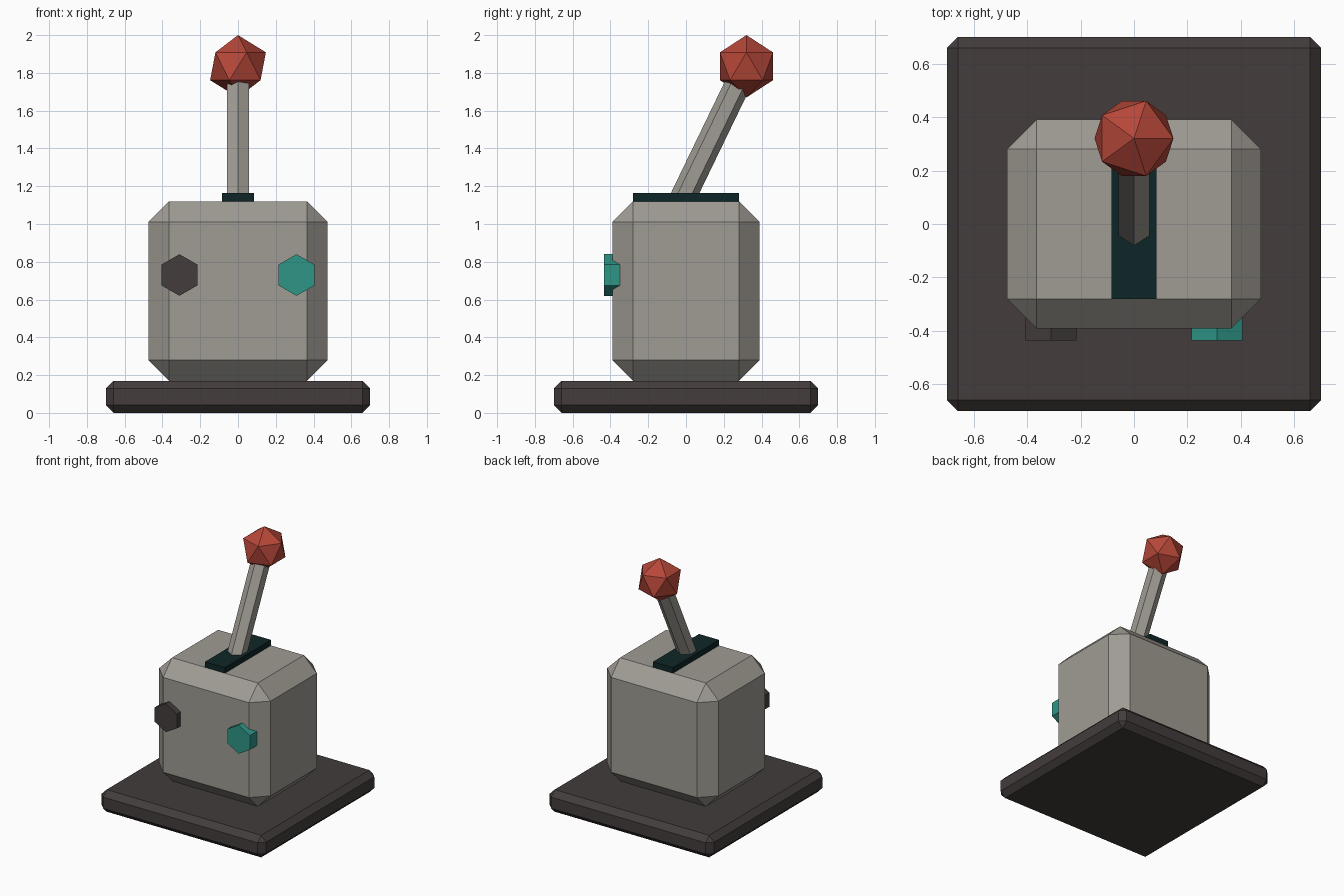
import bpy
from math import radians, tan, cos
from mathutils import Vector

old = bpy.data.objects.get("Cube")
if old:
    bpy.data.objects.remove(old, do_unlink=True)


def material(name, rgb):
    mat = bpy.data.materials.new(name)
    mat.use_nodes = True
    mat.diffuse_color = (*rgb, 1)
    mat.node_tree.nodes["Principled BSDF"].inputs["Base Color"].default_value = (*rgb, 1)
    return mat


charcoal = material("charcoal", (0.056, 0.046, 0.045))
grey = material("warm grey", (0.35, 0.33, 0.295))
dark_teal = material("dark teal", (0.0045, 0.019, 0.02))
teal = material("teal", (0.027, 0.30, 0.24))
red = material("red", (0.47, 0.063, 0.04))


def finish(name, mat):
    obj = bpy.context.object
    obj.name = obj.data.name = name
    obj.data.materials.append(mat)
    return obj


def box(name, size, bottom, mat, bevel=0):
    """Box standing on the given height, with optional chamfered edges."""
    bpy.ops.mesh.primitive_cube_add(size=1, location=(0, 0, bottom + size[2] / 2))
    obj = finish(name, mat)
    obj.scale = size
    bpy.ops.object.transform_apply(location=False, rotation=False, scale=True)
    if bevel:
        mod = obj.modifiers.new("chamfer", 'BEVEL')
        mod.width = bevel
        mod.segments = 1
    return obj


def hex_rod(name, radius, start, end, mat):
    """Six-sided rod between two points, with a corner facing up or forward."""
    start, end = Vector(start), Vector(end)
    axis = end - start
    tilt = axis.angle(Vector((0, 0, 1)))
    bpy.ops.mesh.primitive_cylinder_add(
        vertices=6, radius=radius, depth=axis.length, location=(start + end) / 2,
        rotation=(-tilt, 0, 0))
    return finish(name, mat)


# Base slab, housing and slot plate
box("base", (1.4, 1.4, 0.17), 0, charcoal, 0.042)
box("housing", (0.95, 0.78, 0.95), 0.17, grey, 0.11)
box("slot_plate", (0.17, 0.56, 0.06), 1.103, dark_teal)

# Leaning lever and its faceted knob
knob_centre = Vector((0, 0.32, 1.835))
lean = radians(25.8)
drop = 0.73
foot = knob_centre - Vector((0, drop * tan(lean), drop))
hex_rod("lever", 0.068, foot, knob_centre, grey)
bpy.ops.mesh.primitive_ico_sphere_add(subdivisions=1, radius=0.165, location=knob_centre)
finish("knob", red)

# Front buttons
for name, x, mat in (("left_button", 0.31, teal), ("right_button", -0.31, charcoal)):
    hex_rod(name, 0.11, (x, -0.435, 0.73), (x, -0.345, 0.73), mat)
